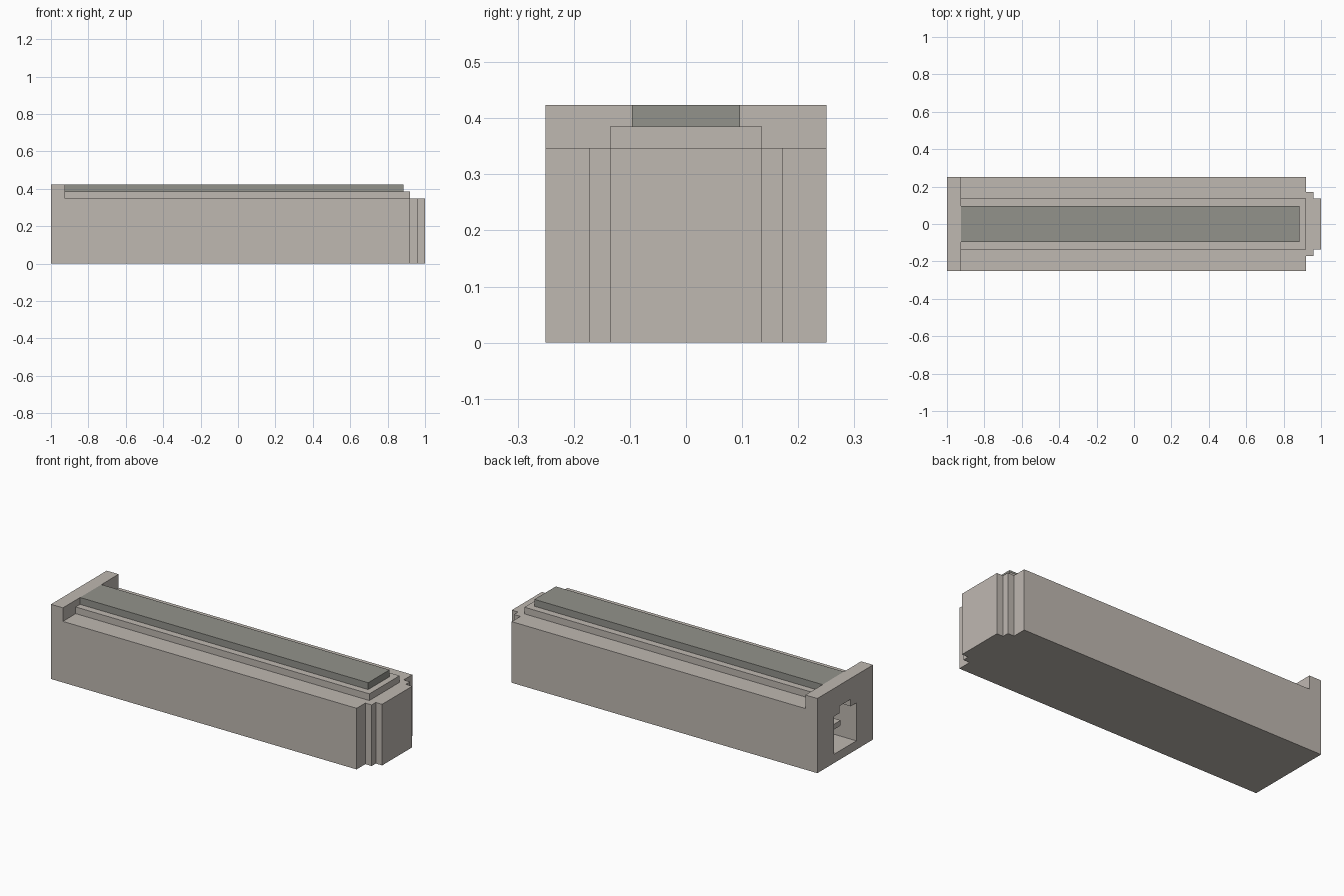
import bpy
import bmesh
from mathutils import Vector

if "Cube" in bpy.data.objects:
    bpy.data.objects.remove(bpy.data.objects["Cube"])


def material(name, colour):
    mat = bpy.data.materials.new(name)
    mat.use_nodes = True
    mat.diffuse_color = colour
    mat.node_tree.nodes["Principled BSDF"].inputs["Base Color"].default_value = colour
    return mat


beige = material("warm beige", (0.52, 0.48, 0.44, 1))
grey = material("dark grey", (0.29, 0.29, 0.26, 1))


def prism(name, outline, direction, mat):
    """Extrude a closed outline of points along a direction."""
    bm = bmesh.new()
    face = bm.faces.new([bm.verts.new(p) for p in outline])
    grown = bmesh.ops.extrude_face_region(bm, geom=[face], use_keep_orig=True)
    moved = [v for v in grown["geom"] if isinstance(v, bmesh.types.BMVert)]
    bmesh.ops.translate(bm, verts=moved, vec=Vector(direction))
    bmesh.ops.recalc_face_normals(bm, faces=bm.faces)
    mesh = bpy.data.meshes.new(name)
    bm.to_mesh(mesh)
    bm.free()
    mesh.materials.append(mat)
    obj = bpy.data.objects.new(name, mesh)
    bpy.context.collection.objects.link(obj)
    return obj


def box(name, x0, x1, half_y, z0, z1, mat):
    outline = [(x0, -half_y, z0), (x1, -half_y, z0), (x1, half_y, z0), (x0, half_y, z0)]
    return prism(name, outline, (0, 0, z1 - z0), mat)


def mirrored(half):
    """Close a half outline by mirroring it across y = 0."""
    return half + [(x, -y, z) for x, y, z in reversed(half)]


WALL = -0.925
DECK = 0.347

# Main housing, with its stepped nose at one end
plan = [(WALL, 0.25), (0.92, 0.25), (0.92, 0.172), (0.96, 0.172), (0.96, 0.135), (1, 0.135)]
housing = prism("housing", mirrored([(x, y, 0) for x, y in plan]), (0, 0, DECK), beige)

# Tall end wall and the layers on the deck
end_wall = box("end_wall", -1, WALL, 0.25, 0, 0.424, beige)
box("raised_deck", WALL, 0.92, 0.135, DECK, 0.385, beige)
box("top_pad", WALL, 0.885, 0.096, 0.385, 0.424, grey)

# Keyed socket cut into the end wall
key = [(0.1, 0.05), (0.1, 0.265), (0.05, 0.265), (0.05, 0.305)]
cutter = prism("socket_cutter", mirrored([(-1.1, y, z) for y, z in key]), (0.25, 0, 0), beige)
cutter.hide_render = True
cutter.hide_viewport = True
for part in (housing, end_wall):
    cut = part.modifiers.new("socket", "BOOLEAN")
    cut.operation = "DIFFERENCE"
    cut.solver = "EXACT"
    cut.object = cutter

# Small contact block inside the socket
box("socket_contact", -0.95, -0.85, 0.03, 0.15, 0.18, beige)
